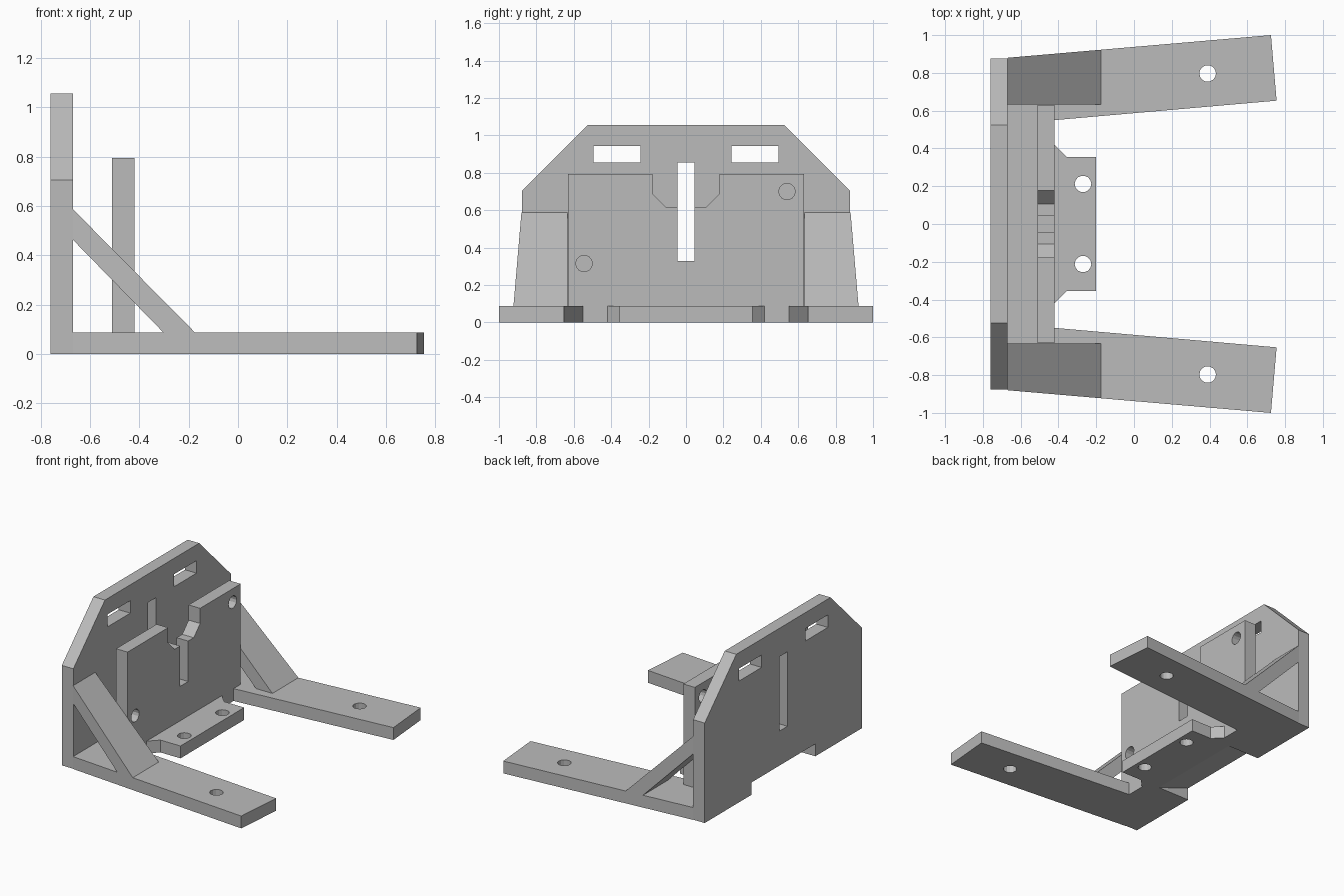
import bpy
import bmesh
import math
from mathutils import Vector

cube = bpy.data.objects.get("Cube")
if cube:
    bpy.data.objects.remove(cube, do_unlink=True)

grey = bpy.data.materials.new("plain_grey")
grey.use_nodes = True
colour = (0.5, 0.5, 0.5, 1)
grey.diffuse_color = colour
grey.node_tree.nodes["Principled BSDF"].inputs["Base Color"].default_value = colour

# Shared dimensions
BACK, WALL_FRONT = -0.76, -0.67
PLATE_BACK, PLATE_FRONT = -0.51, -0.42
BASE_TOP = 0.087
HOLE = 0.044


def prism(name, points, axis, lo, hi):
    """Extrude a 2D profile along an axis; the profile uses the other two axes in order."""
    def place(p, d):
        v = list(p)
        v.insert("xyz".index(axis), d)
        return Vector(v)
    bm = bmesh.new()
    bottom = [bm.verts.new(place(p, lo)) for p in points]
    top = [bm.verts.new(place(p, hi)) for p in points]
    bm.faces.new(bottom)
    bm.faces.new(top)
    n = len(points)
    for i in range(n):
        j = (i + 1) % n
        bm.faces.new((bottom[i], bottom[j], top[j], top[i]))
    bmesh.ops.recalc_face_normals(bm, faces=bm.faces)
    mesh = bpy.data.meshes.new(name)
    bm.to_mesh(mesh)
    bm.free()
    mesh.materials.append(grey)
    obj = bpy.data.objects.new(name, mesh)
    bpy.context.collection.objects.link(obj)
    return obj


def rect(a0, a1, b0, b1):
    return [(a0, b0), (a1, b0), (a1, b1), (a0, b1)]


def circle(a, b, sides=14):
    return [(a + HOLE * math.cos(math.tau * i / sides),
             b + HOLE * math.sin(math.tau * i / sides)) for i in range(sides)]


def mirrored(half):
    """Complete a profile across the middle plane of its first coordinate."""
    return half + [(-a, b) for a, b in reversed(half)]


def cut(obj, profiles, axis, lo, hi):
    """Subtract extruded profiles, then discard the cutters."""
    for profile in profiles:
        cutter = prism("cutter", profile, axis, lo, hi)
        cutter.hide_render = True
        mod = obj.modifiers.new("cut", "BOOLEAN")
        mod.operation = "DIFFERENCE"
        mod.solver = "EXACT"
        mod.object = cutter
        bpy.context.view_layer.update()
        graph = bpy.context.evaluated_depsgraph_get()
        mesh = bpy.data.meshes.new_from_object(obj.evaluated_get(graph))
        obj.modifiers.clear()
        obj.data = mesh
        bpy.data.objects.remove(cutter, do_unlink=True)


# Tall back wall with clipped corners, two windows and a centre slot
wall = prism("back_wall", mirrored([(0.877, 0), (0.877, 0.705), (0.525, 1.055)]),
             "x", BACK, WALL_FRONT)
slot = rect(-0.045, 0.045, 0.33, 0.855)
cut(wall, [slot, rect(0.243, 0.495, 0.855, 0.943), rect(-0.495, -0.243, 0.855, 0.943)],
    "x", BACK - 0.1, WALL_FRONT + 0.1)

# Base with two splayed arms and a short middle tongue
half_base = [(WALL_FRONT, 0.88), (0.725, 1.0), (0.755, 0.653), (PLATE_FRONT, 0.55),
             (PLATE_FRONT, 0.42), (-0.357, 0.355), (-0.2, 0.355)]
base = prism("base", half_base + [(x, -y) for x, y in reversed(half_base)],
             "z", 0, BASE_TOP)
cut(base, [circle(x, s * y) for x, y in ((0.39, 0.797), (-0.27, 0.212)) for s in (1, -1)],
    "z", -0.1, 0.2)

# Sloped relief under the rear edge
slope = BASE_TOP / (PLATE_BACK - BACK)
relief = [(PLATE_BACK + 0.1, -0.1 * slope), (BACK - 0.1, BASE_TOP + 0.1 * slope),
          (BACK - 0.1, -0.1 * slope)]
for part in (wall, base):
    cut(part, [relief], "y", -0.355, 0.355)

# Inner mounting plate with a funnel-shaped slot and two round holes
plate = prism("mounting_plate", mirrored(
    [(0.63, BASE_TOP), (0.63, 0.795), (0.178, 0.795), (0.178, 0.688),
     (0.107, 0.615), (0.045, 0.615), (0.045, 0.33)]), "x", PLATE_BACK, PLATE_FRONT)
cut(plate, [circle(0.54, 0.7), circle(-0.545, 0.315)],
    "x", PLATE_BACK - 0.1, PLATE_FRONT + 0.1)

# Diagonal struts whose outer sides follow the splayed arms
for side, name in ((1, "left"), (-1, "right")):
    strut = prism(name + "_strut", [(WALL_FRONT, 0.587), (WALL_FRONT, 0.463),
                                    (-0.303, BASE_TOP), (-0.175, BASE_TOP)],
                  "y", *sorted((side * 0.633, side * 0.88)))
    for v in strut.data.vertices:
        if abs(v.co.y) > 0.8:
            v.co.y += side * (v.co.x - WALL_FRONT) * 0.086
